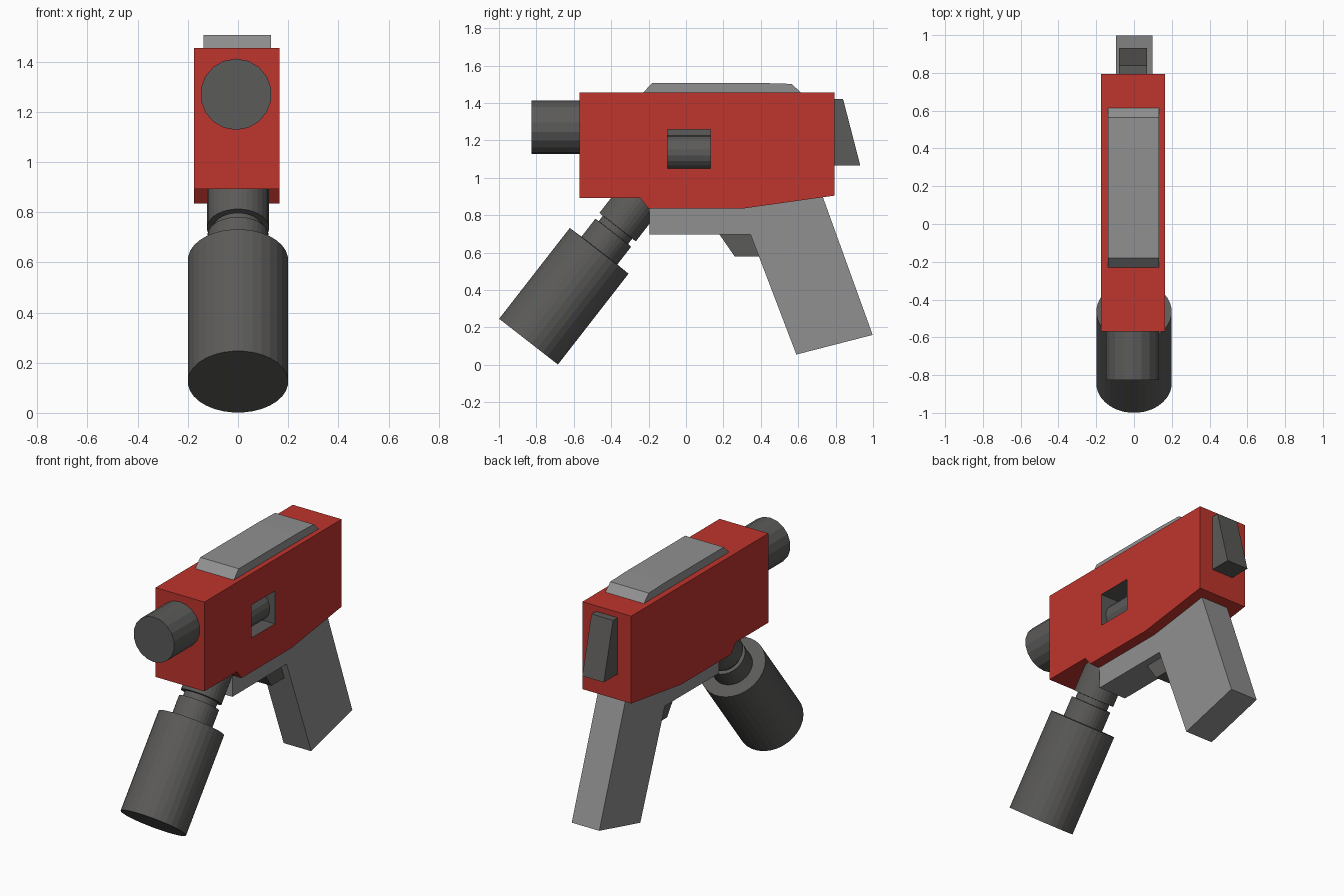
import bpy, bmesh, math
from mathutils import Vector

if "Cube" in bpy.data.objects:
    bpy.data.objects.remove(bpy.data.objects["Cube"])


def material(name, rgb):
    m = bpy.data.materials.new(name)
    m.diffuse_color = (*rgb, 1)
    m.use_nodes = True
    m.node_tree.nodes["Principled BSDF"].inputs["Base Color"].default_value = m.diffuse_color
    return m


RED = material("red_shell", (0.52, 0.035, 0.026))
GREY = material("mid_grey", (0.28, 0.28, 0.28))
DARK = material("dark_grey", (0.105, 0.103, 0.10))


def finish(name, bm, mat):
    bmesh.ops.recalc_face_normals(bm, faces=bm.faces)
    me = bpy.data.meshes.new(name)
    bm.to_mesh(me)
    bm.free()
    me.materials.append(mat)
    ob = bpy.data.objects.new(name, me)
    bpy.context.collection.objects.link(ob)
    return ob


def slab(name, profile, x0, x1, mat):
    """Side profile of (y, z) points extruded from x0 to x1."""
    bm = bmesh.new()
    face = bm.faces.new([bm.verts.new((x0, y, z)) for y, z in profile])
    out = bmesh.ops.extrude_face_region(bm, geom=[face])
    verts = [g for g in out["geom"] if isinstance(g, bmesh.types.BMVert)]
    bmesh.ops.translate(bm, verts=verts, vec=(x1 - x0, 0, 0))
    return finish(name, bm, mat)


def lathe(name, start, direction, rings, sides, mat):
    """Stack of (distance, radius) rings along an axis, capped at both ends."""
    d = Vector(direction).normalized()
    u = Vector((1, 0, 0))
    v = d.cross(u)
    bm = bmesh.new()
    loops = []
    for s, r in rings:
        c = Vector(start) + d * s
        angles = [2 * math.pi * (i + 0.5) / sides for i in range(sides)]
        loops.append([bm.verts.new(c + r * (u * math.cos(a) + v * math.sin(a))) for a in angles])
    for a, b in zip(loops, loops[1:]):
        for i in range(sides):
            j = (i + 1) % sides
            bm.faces.new((a[i], a[j], b[j], b[i]))
    bm.faces.new(loops[0])
    bm.faces.new(loops[-1])
    return finish(name, bm, mat)


# Main body with a pocket cut into the right side
body = slab("body", [(-0.57, 0.893), (-0.57, 1.455), (0.795, 1.455), (0.795, 0.905),
                     (0.30, 0.835), (-0.20, 0.835), (-0.245, 0.893)], -0.175, 0.165, RED)
cutter = slab("pocket_cutter", [(-0.10, 1.05), (-0.10, 1.257), (0.132, 1.257), (0.132, 1.05)],
              0.03, 0.3, DARK)
mod = body.modifiers.new("pocket", "BOOLEAN")
mod.operation = "DIFFERENCE"
mod.object = cutter
bpy.context.view_layer.objects.active = body
bpy.ops.object.modifier_apply(modifier=mod.name)
bpy.data.objects.remove(cutter)
body.data.materials.clear()
for m in (RED, DARK):
    body.data.materials.append(m)
for p in body.data.polygons:
    c = p.center
    inside = -0.1 < c.x < 0.16 and -0.11 < c.y < 0.14 and 1.04 < c.z < 1.27
    p.material_index = 1 if inside else 0

# Round bolt seen inside the pocket
lathe("bolt", (0.04, -0.11, 1.135), (0, 1, 0), [(0, 0.09), (0.25, 0.09)], 18, DARK)

# Barrel
lathe("barrel", (-0.008, -0.825, 1.27), (0, 1, 0), [(0, 0.142), (0.3, 0.142)], 18, DARK)

# Top plate with sloped ends
slab("top_plate", [(-0.235, 1.45), (-0.18, 1.507), (0.40, 1.507), (0.565, 1.502), (0.62, 1.45)],
     -0.137, 0.132, GREY)

# Lower frame and slanted grip
slab("grip_frame", [(-0.195, 0.86), (-0.195, 0.697), (0.345, 0.697), (0.59, 0.055),
                    (0.998, 0.16), (0.727, 0.91), (0.70, 0.93), (0.30, 0.86)], -0.095, 0.097, GREY)

# Trigger
slab("trigger", [(0.17, 0.71), (0.26, 0.58), (0.42, 0.58), (0.42, 0.71)], -0.05, 0.05, DARK)

# Rear wedge
slab("rear_wedge", [(0.78, 1.42), (0.84, 1.42), (0.932, 1.065), (0.78, 1.065)], -0.08, 0.07, DARK)

# Slanted tank with stepped neck running up into the body
lathe("tank", (0, -0.842, 0.124), (0, 0.614, 0.789),
      [(0, 0.2), (0.615, 0.2), (0.617, 0.122), (0.738, 0.122), (0.739, 0.1),
       (0.775, 0.1), (0.776, 0.124), (1.01, 0.124)], 32, DARK)
